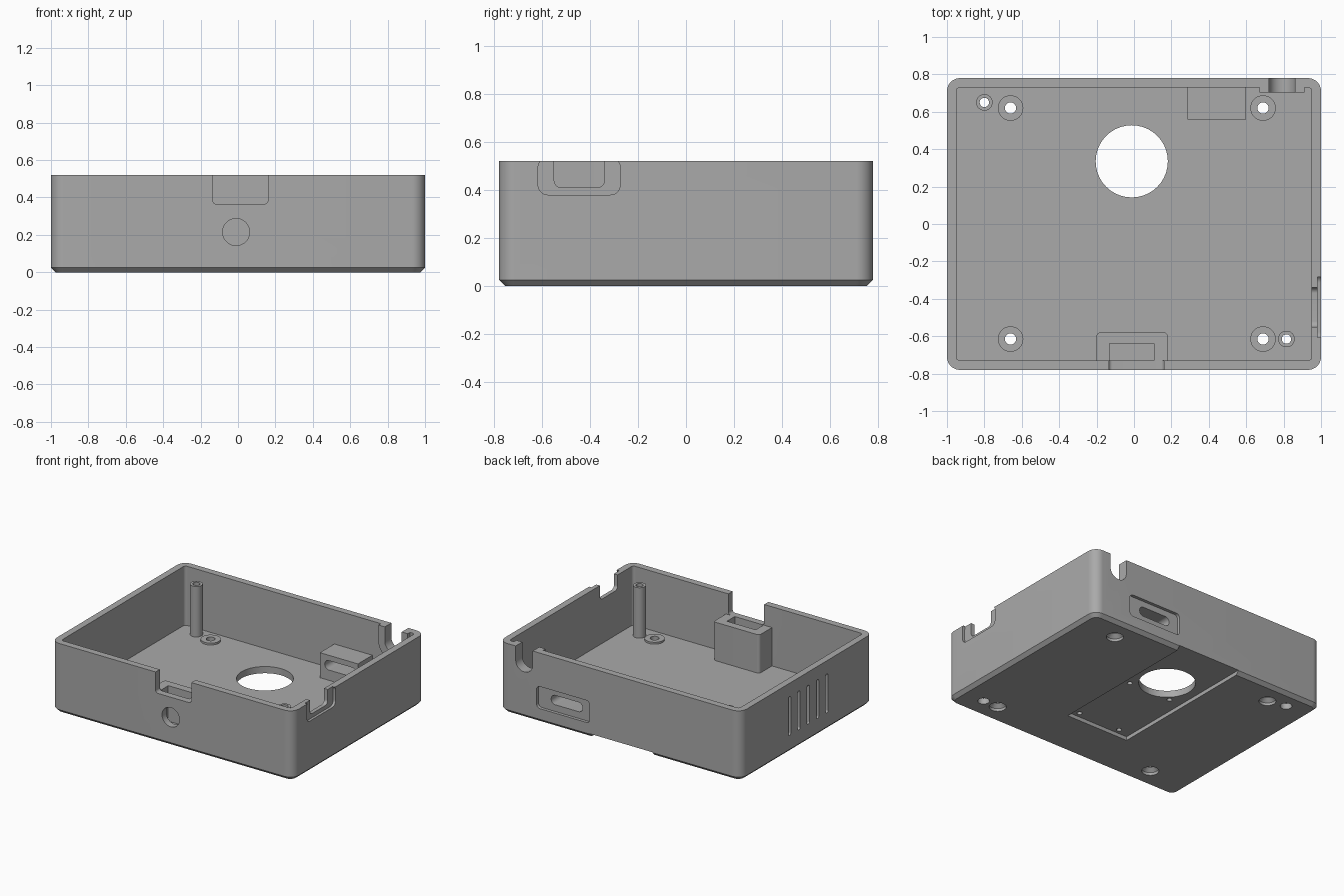
import bpy
import bmesh
from math import sin, cos, pi

if "Cube" in bpy.data.objects:
    bpy.data.objects.remove(bpy.data.objects["Cube"])

grey = bpy.data.materials.new("plain grey")
grey.use_nodes = True
colour = (0.4, 0.4, 0.4, 1)
grey.diffuse_color = colour
grey.node_tree.nodes["Principled BSDF"].inputs["Base Color"].default_value = colour


def outline(a0, a1, b0, b1, r, r_top, inset):
    """Rounded rectangle; the two upper corners may have their own radius."""
    a0, a1, b0, b1 = a0 + inset, a1 - inset, b0 + inset, b1 - inset
    points = []
    corners = ((a0, b0, 1, 1, r, 2), (a1, b0, -1, 1, r, 3),
               (a1, b1, -1, -1, r_top, 0), (a0, b1, 1, -1, r_top, 1))
    for a, b, da, db, rad, quarter in corners:
        rad = max(rad - inset, 0)
        steps = 10 if rad > 0 else 0
        for i in range(steps + 1):
            t = (quarter + (i / steps if steps else 0)) * pi / 2
            points.append((a + da * rad + rad * cos(t), b + db * rad + rad * sin(t)))
    return points


def prism(name, a, b, levels, axis="z", r=0.0, r_top=None):
    """Loft a rounded rectangle along an axis through (position, inset) levels."""
    place = {"x": lambda u, v, w: (w, u, v),
             "y": lambda u, v, w: (u, w, v),
             "z": lambda u, v, w: (u, v, w)}[axis]
    r_top = r if r_top is None else r_top
    bm = bmesh.new()
    rings = []
    for w, inset in levels:
        rings.append([bm.verts.new(place(u, v, w))
                      for u, v in outline(*a, *b, r, r_top, inset)])
    for low, high in zip(rings, rings[1:]):
        for i in range(len(low)):
            j = (i + 1) % len(low)
            bm.faces.new((low[i], low[j], high[j], high[i]))
    bm.faces.new(rings[0])
    bm.faces.new(rings[-1])
    bmesh.ops.remove_doubles(bm, verts=bm.verts, dist=1e-5)
    bmesh.ops.recalc_face_normals(bm, faces=bm.faces)
    mesh = bpy.data.meshes.new(name)
    bm.to_mesh(mesh)
    bm.free()
    mesh.materials.append(grey)
    obj = bpy.data.objects.new(name, mesh)
    bpy.context.collection.objects.link(obj)
    return obj


def span(lo, hi):
    return [(lo, 0), (hi, 0)]


def rod(name, u, v, r, levels, axis="z"):
    return prism(name, (u - r, u + r), (v - r, v + r), levels, axis, r * 0.9999)


def cut(target, cutters):
    """Subtract each cutter from the target."""
    for cutter in cutters:
        cutter.hide_render = True
        mod = target.modifiers.new("cut", "BOOLEAN")
        mod.operation, mod.solver, mod.object = "DIFFERENCE", "EXACT", cutter
        bpy.context.view_layer.objects.active = target
        bpy.ops.object.modifier_apply(modifier=mod.name)


TOP, FLOOR = 0.52, 0.078
screws = [(x, y) for x in (-0.66, 0.69) for y in (0.62, -0.615)]
pins = [(-0.8, 0.65), (0.815, -0.615)]

# Open tray with a chamfered underside
case = prism("case", (-1, 1), (-0.78, 0.78), [(0, 0.025), (0.025, 0), (TOP, 0)], r=0.07)
cuts = [prism("cavity", (-0.95, 0.95), (-0.73, 0.73), span(FLOOR, 0.7), r=0.02)]

# Underside: sliding-plate recess, round opening and blind fixing holes
cuts.append(prism("plate_recess", (-0.27, 0.25), (-0.4, 0.9), span(-0.1, 0.028)))
cuts.append(rod("round_opening", -0.012, 0.335, 0.193, span(-0.1, 0.2)))
for x in (0.18, -0.17):
    for y in (0.17, -0.36):
        cuts.append(rod("fixing_hole", x, y, 0.018, span(-0.1, 0.06)))

# Left-hand side: stepped notch
cuts.append(prism("side_recess", (-0.617, -0.275), (0.38, 0.535),
                  span(0.98, 1.1), "x", 0.04))
cuts.append(prism("side_notch", (-0.55, -0.34), (0.41, 0.7), span(0.9, 1.1), "x", 0.03, 0))

# Right-hand side: shallow vertical grooves
for i in range(5):
    y = 0.205 - 0.11 * i
    cuts.append(prism("groove", (y - 0.015, y + 0.015), (0.13, 0.42),
                      span(-1.1, -0.98), "x", 0.014))

# Front: notch and round window
cuts.append(prism("front_notch", (-0.135, 0.16), (0.365, 0.7),
                  span(-0.9, -0.7), "y", 0.02, 0))
cuts.append(rod("front_window", -0.01, 0.215, 0.072, span(-0.9, -0.7), "y"))

# Back: connector recess
cuts.append(prism("port_recess", (0.25, 0.69), (0.105, 0.27), span(0.757, 0.9), "y", 0.03))
cut(case, cuts)

# Cutters shared by several parts
port_slot = prism("port_slot", (0.325, 0.585), (0.155, 0.225), span(0.4, 0.9), "y", 0.034)
cable_notch = prism("cable_notch", (0.722, 0.862), (0.345, 0.8),
                    span(0.6, 0.9), "y", 0.069, 0)
cut(case, [port_slot, cable_notch])
parts = [case]
helpers = cuts + [port_slot, cable_notch]

# Screw seats with countersunk holes, and tall hollow pins
for x, y in screws:
    hole = rod("screw_hole", x, y, 0.058,
               [(-0.01, 0), (0.02, 0), (0.045, 0.028), (0.3, 0.028)])
    seat = rod("screw_seat", x, y, 0.068, span(FLOOR - 0.01, FLOOR + 0.014))
    cut(case, [hole])
    cut(seat, [hole])
    parts.append(seat)
    helpers.append(hole)
for x, y in pins:
    hole = rod("pin_hole", x, y, 0.04,
               [(-0.01, 0), (0.045, 0), (0.0451, 0.015), (0.7, 0.015)])
    pin = rod("pin", x, y, 0.044, span(FLOOR - 0.01, 0.455))
    cut(case, [hole])
    cut(pin, [hole])
    parts.append(pin)
    helpers.append(hole)

# Block behind the connector slot
block = prism("port_block", (0.285, 0.6), (0.56, 0.735), span(FLOOR - 0.01, 0.265))
cut(block, [port_slot])
parts.append(block)

# Hollow pocket behind the front window
pocket = prism("front_pocket", (-0.2, 0.18), (-0.735, -0.58),
               span(FLOOR - 0.01, 0.365), r=0, r_top=0.02)
hollow = prism("pocket_hollow", (-0.13, 0.108), (-0.8, -0.638), span(0.1, 0.6))
cut(pocket, [hollow])
parts.append(pocket)
helpers.append(hollow)

# Raised collar inside the cable notch
collar = prism("cable_collar", (0.67, 0.912), (0.295, TOP), span(0.702, 0.735),
               "y", 0.1, 0)
cut(collar, [cable_notch])
parts.append(collar)

for helper in helpers:
    bpy.data.objects.remove(helper)

# Smooth the round surfaces, keep the edges sharp
bpy.ops.object.select_all(action="DESELECT")
for part in parts:
    part.select_set(True)
bpy.context.view_layer.objects.active = case
bpy.ops.object.shade_smooth_by_angle(angle=pi / 6)
